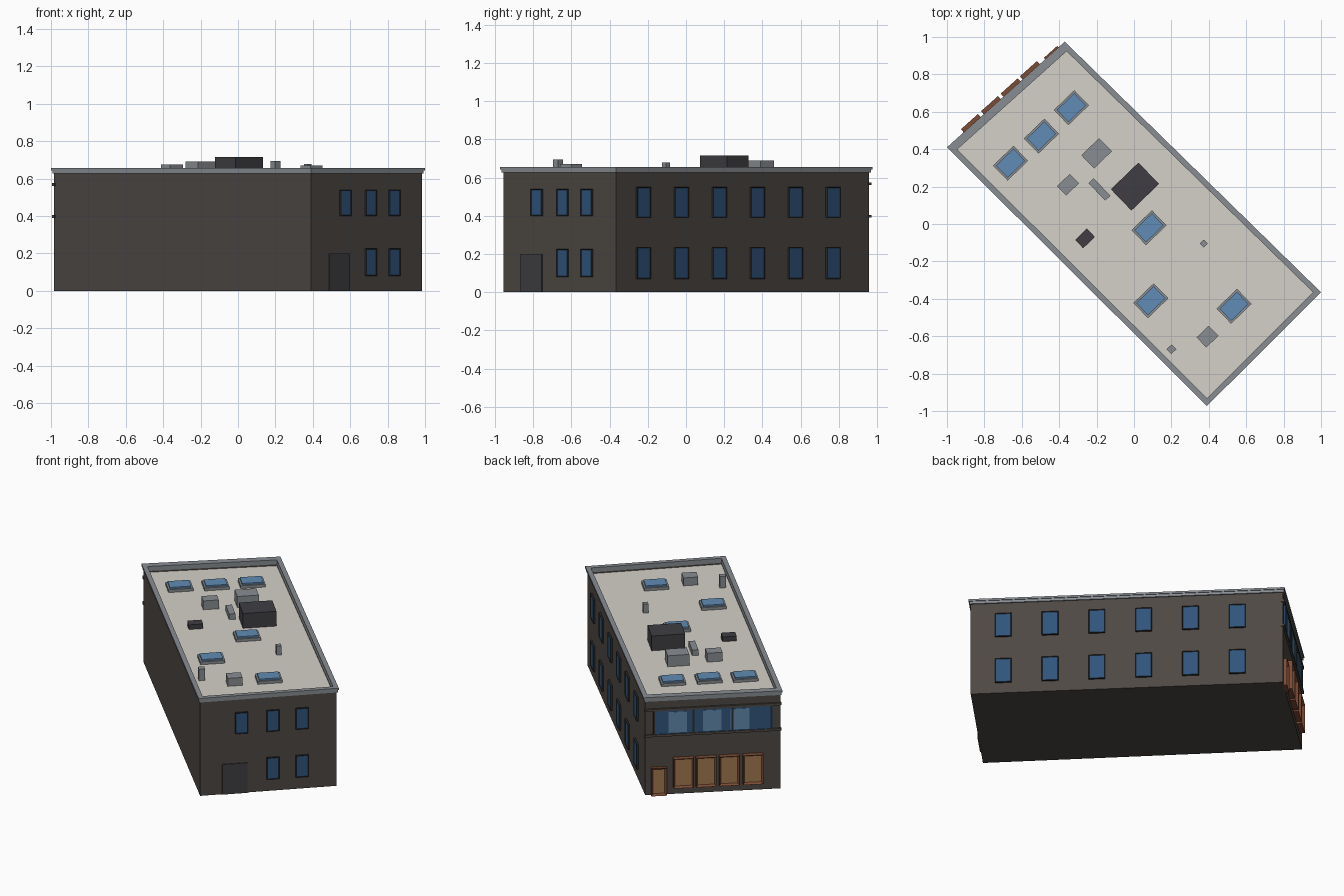
import bpy, bmesh, math
from mathutils import Vector, Matrix

if "Cube" in bpy.data.objects:
    bpy.data.objects.remove(bpy.data.objects["Cube"])


def material(name, r, g, b):
    m = bpy.data.materials.new(name)
    m.diffuse_color = (r, g, b, 1)
    m.use_nodes = True
    m.node_tree.nodes["Principled BSDF"].inputs["Base Color"].default_value = m.diffuse_color
    return m


WALL = material("wall", 0.075, 0.065, 0.057)
DARK = material("dark_trim", 0.025, 0.025, 0.027)
DOOR = material("rear_door", 0.05, 0.05, 0.055)
ROOF = material("roofing", 0.66, 0.63, 0.58)
METAL = material("metal", 0.25, 0.27, 0.29)
UNIT = material("dark_unit", 0.05, 0.048, 0.055)
GLASS = material("glass", 0.03, 0.09, 0.2)
PALE = material("pale_glass", 0.12, 0.25, 0.4)
SKY = material("skylight_glass", 0.12, 0.26, 0.46)
COPPER = material("copper_frame", 0.2, 0.07, 0.035)
TAN = material("warm_glass", 0.35, 0.19, 0.08)


def finish(name, bm, *mats):
    bmesh.ops.recalc_face_normals(bm, faces=bm.faces)
    me = bpy.data.meshes.new(name)
    bm.to_mesh(me)
    bm.free()
    for m in mats:
        me.materials.append(m)
    ob = bpy.data.objects.new(name, me)
    bpy.context.collection.objects.link(ob)
    return ob


def inset(poly, dists):
    # move each edge of a counter-clockwise polygon inward by its distance
    n, lines, out = len(poly), [], []
    for i, d in enumerate(dists):
        p, q = poly[i], poly[(i + 1) % n]
        t = (q - p).normalized()
        lines.append((p + Vector((-t.y, t.x)) * d, t))
    for i in range(n):
        (p, a), (q, b) = lines[i - 1], lines[i]
        out.append(p + a * ((q - p).cross(b) / a.cross(b)))
    return out


def prism(name, poly, z0, z1, mat):
    bm = bmesh.new()
    f = bm.faces.new([bm.verts.new((p.x, p.y, z0)) for p in poly])
    r = bmesh.ops.extrude_face_region(bm, geom=[f], use_keep_orig=True)
    for v in r["geom"]:
        if isinstance(v, bmesh.types.BMVert):
            v.co.z = z1
    return finish(name, bm, mat)


def ring(name, outer, inner, z0, z1, mat):
    bm = bmesh.new()
    loops = [[bm.verts.new((p.x, p.y, z)) for p in poly]
             for poly, z in ((outer, z0), (outer, z1), (inner, z1), (inner, z0))]
    n = len(outer)
    for k in range(4):
        a, b = loops[k], loops[(k + 1) % 4]
        for i in range(n):
            j = (i + 1) % n
            bm.faces.new((a[i], a[j], b[j], b[i]))
    return finish(name, bm, mat)


def box(name, center, size, angle, mat, pane=None, border=0.0, axis=(0, -1, 0), sink=0.0):
    # turned box; with a pane material one face becomes a framed, sunken pane
    bm = bmesh.new()
    bmesh.ops.create_cube(bm, size=1, matrix=Matrix.Diagonal((*size, 1)))
    if pane:
        bm.normal_update()
        face = next(f for f in bm.faces if f.normal.dot(Vector(axis)) > 0.9)
        bmesh.ops.inset_region(bm, faces=[face], thickness=border, depth=0)
        face.material_index = 1
        for v in face.verts:
            v.co -= Vector(axis) * sink
    bm.transform(Matrix.Translation(center) @ Matrix.Rotation(angle, 4, "Z"))
    return finish(name, bm, mat, *([pane] if pane else []))


# Footprint: facade-left, facade-right, rear-left, rear-right
PLAN = [Vector(p) for p in ((-0.37, 0.975), (-1.0, 0.41), (0.39, -0.973), (1.0, -0.365))]
WALLS = inset(PLAN, [0.012] * 4)
INNER = inset(PLAN, [0.045, 0.03, 0.03, 0.03])


def on_wall(name, side, s, width, z0, z1, out, mat, **kw):
    # box on a wall, s = fraction along it, out = how far it stands proud
    p, q = WALLS[side], WALLS[(side + 1) % 4]
    t = (q - p).normalized()
    c = p.lerp(q, s) + Vector((t.y, -t.x)) * (out - 0.01) / 2
    return box(name, (c.x, c.y, (z0 + z1) / 2), (width, out + 0.01, z1 - z0),
               math.atan2(t.y, t.x), mat, **kw)


# Shell, roof and parapet
prism("building_body", WALLS, 0, 0.60, WALL)
prism("roof_deck", INNER, 0.595, 0.617, ROOF)
ring("parapet", WALLS, INNER, 0.60, 0.626, WALL)
ring("cornice", inset(PLAN, [0.005] * 4), INNER, 0.626, 0.643, METAL)
ring("parapet_cap", PLAN, INNER, 0.643, 0.656, METAL)

FACADE, REAR, SIDE = 0, 2, 3

# Side wall windows, two rows of six
for i in range(6):
    s = (-0.225 + 0.201 * i + 0.365) / (0.975 + 0.365)
    for z0, z1 in ((0.07, 0.235), (0.39, 0.55)):
        on_wall("side_window", SIDE, s, 0.10, z0, z1, 0.012, DARK,
                pane=GLASS, border=0.006, sink=0.003)

# Rear windows and door
for x, rows in ((0.575, (1,)), (0.715, (0, 1)), (0.845, (0, 1))):
    for r in rows:
        z0, z1 = ((0.08, 0.225), (0.40, 0.54))[r]
        on_wall("rear_window", REAR, (x - 0.39) / 0.61, 0.078, z0, z1, 0.012, DARK,
                pane=GLASS, border=0.006, sink=0.003)
on_wall("rear_door", REAR, (0.545 - 0.39) / 0.61, 0.155, 0, 0.20, 0.006, DOOR)

# Facade ground floor: entrance and four shop windows
on_wall("entrance_door", FACADE, 0.10, 0.095, 0, 0.185, 0.022, COPPER,
        pane=TAN, border=0.018, sink=0.012)
for s in (0.28, 0.448, 0.62, 0.795):
    on_wall("shop_window", FACADE, s, 0.122, 0.05, 0.245, 0.034, COPPER,
            pane=TAN, border=0.014, sink=0.016)

# Facade upper floor: window band with pale panes, mullions and ledges
on_wall("band_glass", FACADE, 0.5, 0.73, 0.405, 0.56, 0.006, GLASS)
for s in (0.24, 0.495, 0.70):
    on_wall("pale_pane", FACADE, s, 0.115, 0.412, 0.55, 0.008, PALE)
for s in (0.065, 0.355, 0.645, 0.935):
    on_wall("band_mullion", FACADE, s, 0.012, 0.405, 0.56, 0.012, DARK)
for z in (0.39, 0.56):
    on_wall("band_ledge", FACADE, 0.5, 0.835, z, z + 0.015, 0.012, WALL)

# Skylights: metal curb with a smaller glass top
ANGLE = math.radians(44)
for x, y in ((-0.335, 0.622), (-0.495, 0.47), (-0.66, 0.325),
             (0.08, -0.02), (0.09, -0.41), (0.535, -0.44)):
    box("skylight_curb", (x, y, 0.625), (0.152, 0.112, 0.022), ANGLE, METAL)
    box("skylight_glass", (x, y, 0.638), (0.13, 0.09, 0.016), ANGLE, SKY)

# Roof equipment: x, y, width, depth, top, material
for name, x, y, w, d, top, mat in (
        ("stair_house", 0.005, 0.20, 0.205, 0.158, 0.716, UNIT),
        ("large_vent", -0.20, 0.378, 0.132, 0.098, 0.69, METAL),
        ("small_vent", -0.353, 0.21, 0.095, 0.07, 0.676, METAL),
        ("duct", -0.185, 0.185, 0.038, 0.13, 0.655, METAL),
        ("roof_hatch", -0.262, -0.077, 0.087, 0.062, 0.648, UNIT),
        ("pipe_stack", 0.373, -0.105, 0.03, 0.03, 0.678, METAL),
        ("chimney", 0.20, -0.67, 0.038, 0.036, 0.694, METAL),
        ("rear_vent", 0.393, -0.602, 0.09, 0.075, 0.67, METAL)):
    box(name, (x, y, (0.612 + top) / 2), (w, d, top - 0.612), ANGLE, mat)
